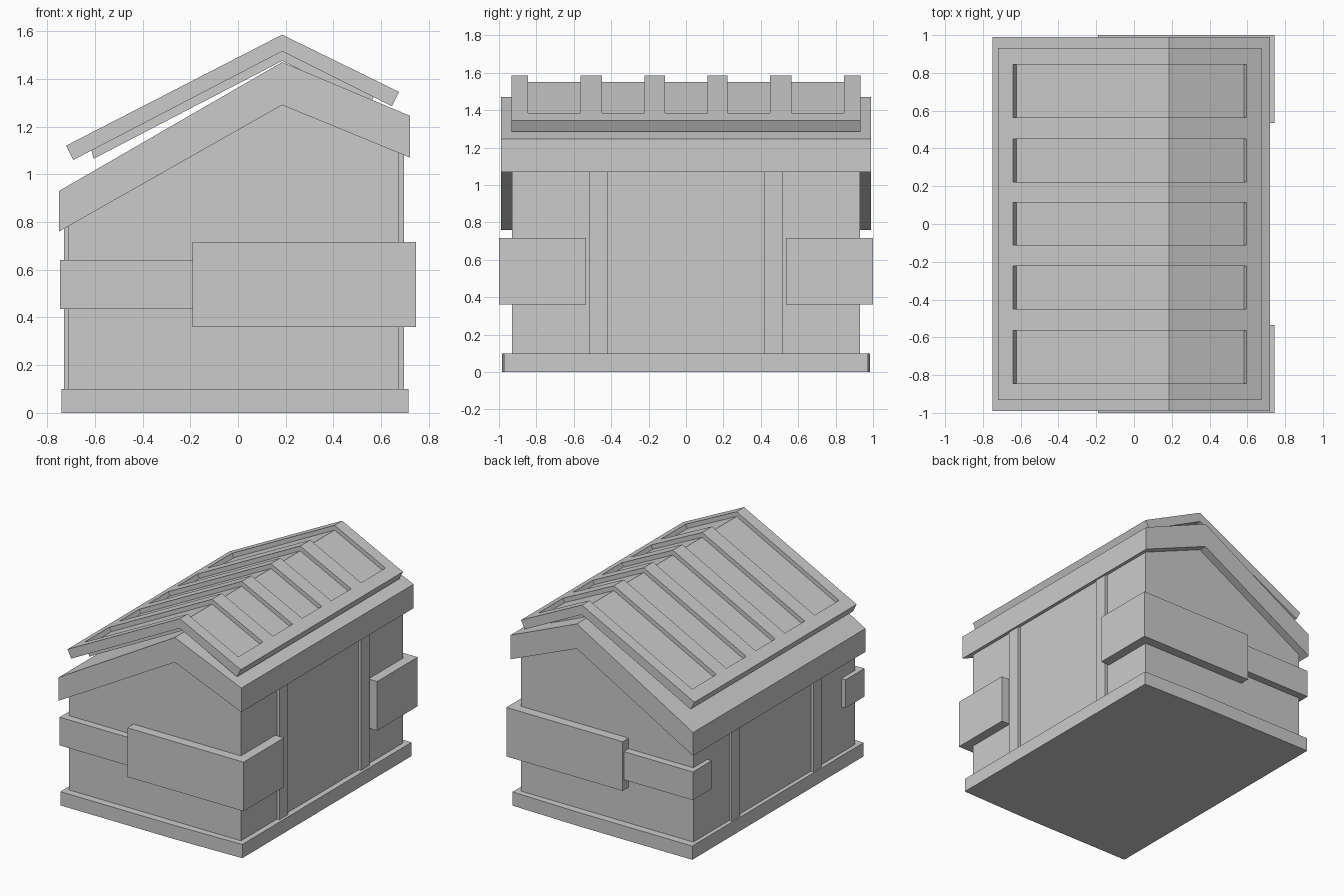
import bpy, bmesh
from mathutils import Vector

if "Cube" in bpy.data.objects:
    bpy.data.objects.remove(bpy.data.objects["Cube"])

RIDGE = 0.185


def prisms(name, profile, spans, axis='Y'):
    """Extrude one closed profile over each span, along Y (x,z points) or Z (x,y points)."""
    bm = bmesh.new()
    for a, b in spans:
        pts = [(u, a, v) if axis == 'Y' else (u, v, a) for u, v in profile]
        face = bm.faces.new([bm.verts.new(p) for p in pts])
        step = Vector((0, b - a, 0)) if axis == 'Y' else Vector((0, 0, b - a))
        new = bmesh.ops.extrude_face_region(bm, geom=[face])['geom']
        verts = [g for g in new if isinstance(g, bmesh.types.BMVert)]
        bmesh.ops.translate(bm, vec=step, verts=verts)
    bmesh.ops.recalc_face_normals(bm, faces=bm.faces)
    mesh = bpy.data.meshes.new(name)
    bm.to_mesh(mesh)
    bm.free()
    ob = bpy.data.objects.new(name, mesh)
    bpy.context.collection.objects.link(ob)
    return ob


def box(name, x, y, z):
    return prisms(name, [(x[0], y[0]), (x[1], y[0]), (x[1], y[1]), (x[0], y[1])], [z], 'Z')


def mirror_y(ob):
    ob.modifiers.new("mirror", 'MIRROR').use_axis = (False, True, False)


# Base plinth, slightly tapered towards the right
prisms("base_plinth", [(-0.74, -0.985), (RIDGE, -0.985), (0.715, -0.972),
                       (0.715, 0.972), (RIDGE, 0.985), (-0.74, 0.985)], [(0, 0.1)], 'Z')

# Gabled body
prisms("body", [(-0.71, 0.05), (0.675, 0.05), (0.675, 1.15), (RIDGE, 1.37), (-0.71, 0.85)],
       [(-0.93, 0.93)])

# Thick asymmetric roof slab
prisms("roof_slab", [(-0.75, 0.93), (-0.75, 0.76), (RIDGE, 1.29), (0.72, 1.07),
                     (0.72, 1.245), (RIDGE, 1.47)], [(-0.99, 0.99)])

# Raised roof frame with five windows cut through it
frame = prisms("roof_frame", [(-0.72, 1.12), (-0.69, 1.06), (RIDGE, 1.515), (0.645, 1.285),
                              (0.675, 1.345), (RIDGE, 1.585)], [(-0.932, 0.932)])
windows = [(-0.845, -0.563), (-0.45, -0.222), (-0.112, 0.114), (0.222, 0.45), (0.565, 0.845)]
cutter = prisms("window_cutter", [(-0.711, 1.30), (-0.568, 1.02), (RIDGE, 1.41), (0.534, 1.26),
                                  (0.652, 1.50), (RIDGE, 1.75)], windows)
cutter.hide_render = True
cutter.hide_viewport = True
cut = frame.modifiers.new("windows", 'BOOLEAN')
cut.operation = 'DIFFERENCE'
cut.solver = 'EXACT'
cut.object = cutter

# Panel set below the frame
prisms("roof_panel", [(-0.623, 1.134), (-0.605, 1.065), (RIDGE, 1.475), (0.555, 1.295),
                      (0.582, 1.356), (RIDGE, 1.55)], [(-0.846, 0.846)])

# Vertical wall battens on both long sides
for side, x in (("left", (-0.73, -0.70)), ("right", (0.665, 0.695))):
    mirror_y(box(side + "_batten", x, (0.42, 0.517), (0.09, 1.1 if side == "right" else 0.8)))

# Wrap-around corner guards: tall on the right, short on the left
mirror_y(prisms("tall_corner_guard", [(-0.19, -1.0), (0.745, -1.0), (0.745, -0.535),
                                      (0.66, -0.535), (0.66, -0.92), (-0.19, -0.92)],
                [(0.36, 0.717)], 'Z'))
mirror_y(prisms("short_corner_guard", [(-0.19, -0.985), (-0.19, -0.92), (-0.70, -0.92),
                                       (-0.70, -0.77), (-0.745, -0.77), (-0.745, -0.985)],
                [(0.435, 0.64)], 'Z'))
